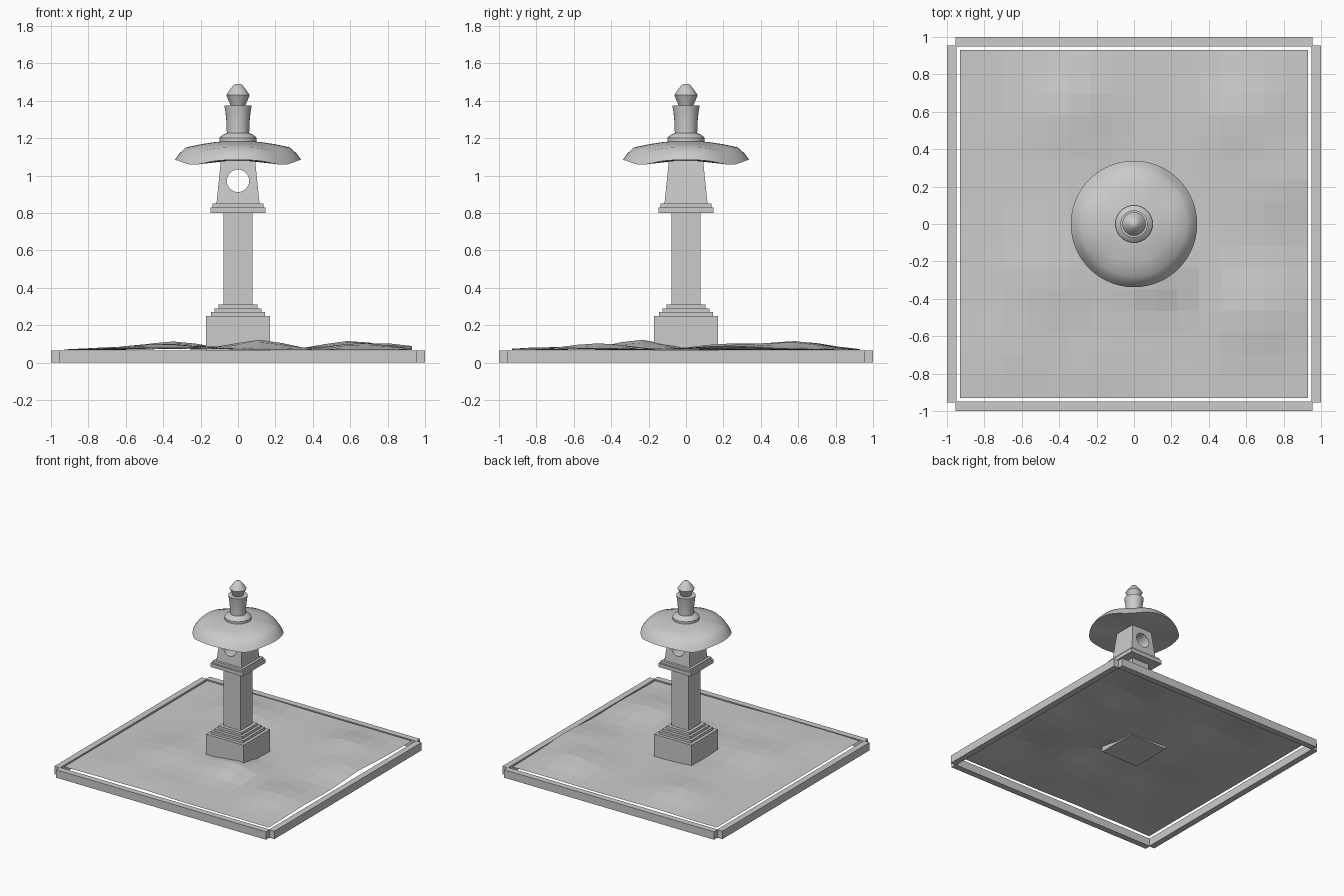
import bpy, bmesh, math

if "Cube" in bpy.data.objects:
    bpy.data.objects.remove(bpy.data.objects["Cube"])


def finish(bm, name):
    bmesh.ops.recalc_face_normals(bm, faces=bm.faces[:])
    me = bpy.data.meshes.new(name)
    bm.to_mesh(me)
    bm.free()
    ob = bpy.data.objects.new(name, me)
    bpy.context.collection.objects.link(ob)
    return ob


def box(name, x0, x1, y0, y1, z0, z1, top=1.0):
    """Box with optional taper: top scales the upper face."""
    bm = bmesh.new()
    bmesh.ops.create_cube(bm, size=1)
    cx, cy = (x0 + x1) / 2, (y0 + y1) / 2
    for v in bm.verts:
        s = top if v.co.z > 0 else 1
        v.co = (cx + v.co.x * (x1 - x0) * s, cy + v.co.y * (y1 - y0) * s,
                z1 if v.co.z > 0 else z0)
    return finish(bm, name)


def square(name, h, z0, z1, top=1.0):
    return box(name, -h, h, -h, h, z0, z1, top)


def smooth(ob, angle=35):
    bpy.ops.object.select_all(action='DESELECT')
    ob.select_set(True)
    bpy.context.view_layer.objects.active = ob
    bpy.ops.object.shade_smooth_by_angle(angle=math.radians(angle))


def lathe(name, profile, seg=48, offset=None):
    """Revolve (r, z) points, capped at both ends; offset(r, angle) shifts z."""
    bm = bmesh.new()
    rings = []
    for r, z in profile:
        ring = []
        for i in range(seg):
            a = math.tau * i / seg
            dz = offset(r, a) if offset else 0
            ring.append(bm.verts.new((r * math.cos(a), r * math.sin(a), z + dz)))
        rings.append(ring)
    for lo, hi in zip(rings, rings[1:]):
        for i in range(seg):
            j = (i + 1) % seg
            bm.faces.new((lo[i], lo[j], hi[j], hi[i]))
    for ring, z in ((rings[0], profile[0][1]), (rings[-1], profile[-1][1])):
        c = bm.verts.new((0, 0, z))
        for i in range(seg):
            bm.faces.new((ring[i], ring[(i + 1) % seg], c))
    ob = finish(bm, name)
    smooth(ob)
    return ob


# Border planks around the garden bed
for s, side in ((-1, "low"), (1, "high")):
    a, b = sorted((s * 0.95, s * 1.0))
    box("border_y_" + side, -0.955, 0.955, a, b, 0, 0.065)
    box("border_x_" + side, a, b, -0.955, 0.955, 0, 0.065)

# Uneven ground sheet: flat-shaded grid with low mounds (x, y, height, width)
mounds = [(0.12, -0.25, 0.055, 0.13), (0.6, 0.58, 0.047, 0.15),
          (-0.35, 0.6, 0.045, 0.16), (0.66, -0.47, 0.037, 0.16),
          (0.77, 0.22, 0.035, 0.16), (-0.42, -0.27, 0.035, 0.18),
          (-0.65, -0.7, 0.015, 0.16), (-0.2, -0.75, 0.015, 0.15),
          (-0.3, 0.2, 0.022, 0.16)]
bm = bmesh.new()
bmesh.ops.create_grid(bm, x_segments=16, y_segments=16, size=0.93)
for v in bm.verts:
    v.co.z = 0.067 + sum(h * math.exp(-((v.co.x - x) ** 2 + (v.co.y - y) ** 2) / (2 * w * w))
                         for x, y, h, w in mounds)
ground = finish(bm, "ground")
if ground.data.polygons[0].normal.z < 0:
    ground.data.flip_normals()

# Pedestal, steps, post and platform
square("pedestal", 0.17, 0.06, 0.25)
for i, h in enumerate((0.145, 0.125, 0.105)):
    square(f"pedestal_step_{i + 1}", h, 0.25 + i * 0.02, 0.27 + i * 0.02)
square("post", 0.078, 0.31, 0.80)
square("platform", 0.148, 0.80, 0.83)
square("platform_step", 0.135, 0.83, 0.85)

# Tapered light chamber with a round window through front and back
chamber = square("light_chamber", 0.115, 0.85, 1.10, 0.78)
bpy.ops.mesh.primitive_cylinder_add(vertices=32, radius=0.06, depth=0.6,
                                    location=(0, 0, 0.972), rotation=(math.pi / 2, 0, 0))
cutter = bpy.context.object
cutter.name = "window_cutter"
mod = chamber.modifiers.new("window", 'BOOLEAN')
mod.operation = 'DIFFERENCE'
mod.solver = 'EXACT'
mod.object = cutter
bpy.context.view_layer.objects.active = chamber
bpy.ops.object.modifier_apply(modifier=mod.name)
bpy.data.objects.remove(cutter)
smooth(chamber, 30)

# Round roof whose rim dips at the four diagonals
lathe("roof", [(0.10, 1.078), (0.338, 1.083), (0.316, 1.115), (0.28, 1.15),
               (0.2, 1.167), (0.13, 1.178), (0.09, 1.182)], 64,
      lambda r, a: -0.025 * max(0, (r - 0.1) / 0.238) ** 2 * math.sin(2 * a) ** 4)

# Neck and finial
lathe("neck", [(0.1, 1.17), (0.1, 1.2), (0.085, 1.215), (0.06, 1.228), (0.061, 1.28),
               (0.066, 1.33), (0.073, 1.375)], 32)
lathe("finial", [(0.035, 1.365), (0.048, 1.395), (0.063, 1.43), (0.045, 1.457),
                 (0.022, 1.485), (0.01, 1.49)], 32)
